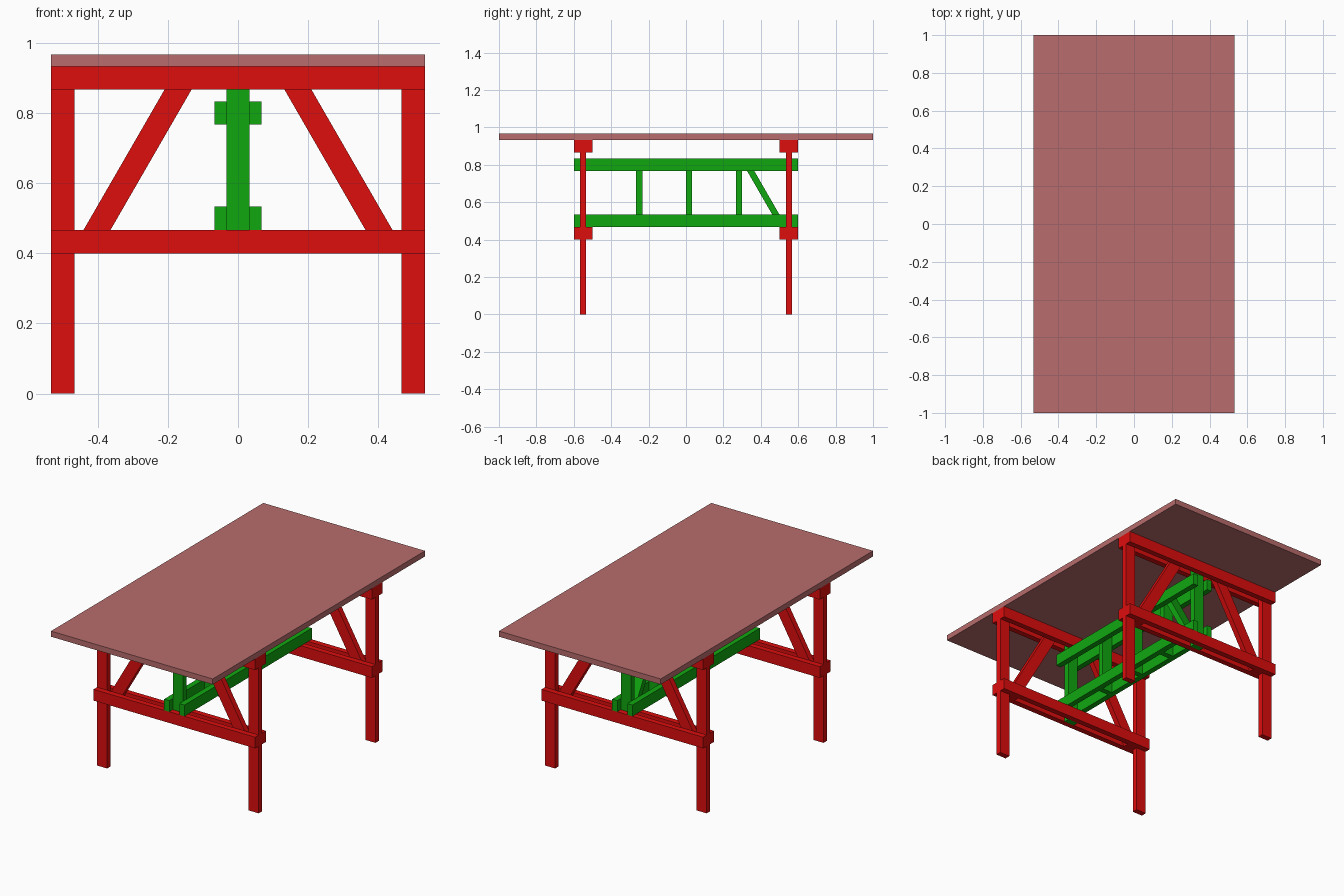
import bpy, bmesh, math

if "Cube" in bpy.data.objects:
    bpy.data.objects.remove(bpy.data.objects["Cube"])

W, T = 1 / 15, 1 / 30          # board width and thickness
HX = 8 / 15                    # half width of the table


def material(name, rgb):
    m = bpy.data.materials.new(name)
    m.diffuse_color = (*rgb, 1)
    m.use_nodes = True
    m.node_tree.nodes["Principled BSDF"].inputs["Base Color"].default_value = m.diffuse_color
    return m


RED = material("red", (0.73, 0.004, 0.004))
GREEN = material("green", (0.005, 0.39, 0.005))
TOP = material("top_wood", (0.48, 0.15, 0.15))


def prism(name, profile, extrude, mat):
    """Extrude a closed 3D outline along a vector."""
    bm = bmesh.new()
    face = bm.faces.new([bm.verts.new(p) for p in profile])
    ext = bmesh.ops.extrude_face_region(bm, geom=[face])
    bmesh.ops.translate(bm, vec=extrude, verts=[
        g for g in ext["geom"] if isinstance(g, bmesh.types.BMVert)])
    bmesh.ops.recalc_face_normals(bm, faces=bm.faces)
    me = bpy.data.meshes.new(name)
    bm.to_mesh(me)
    bm.free()
    me.materials.append(mat)
    ob = bpy.data.objects.new(name, me)
    bpy.context.collection.objects.link(ob)
    return ob


def board(name, x, y, z, mat):
    """Box from (min, max) ranges."""
    return prism(name, [(x[0], y[0], z[0]), (x[1], y[0], z[0]),
                        (x[1], y[1], z[0]), (x[0], y[1], z[0])],
                 (0, 0, z[1] - z[0]), mat)


def slanted(at, slope, width, z0, z1):
    """Horizontal/vertical outline of a brace; 'at' is its left edge at z0."""
    top = at + (z1 - z0) * slope
    return [(at, z0), (at + width, z0), (top + width, z1), (top, z1)]


# Tabletop
board("tabletop", (-HX, HX), (-1, 1), (14 / 15, 29 / 30), TOP)

TAN30 = math.tan(math.radians(30))
for end, s in (("front", -1), ("back", 1)):
    y0 = s * 0.55 - T / 2      # middle layer of each trestle
    for side, k in (("left", -1), ("right", 1)):
        # Legs
        x0 = k * (HX - W / 2) - W / 2
        board(f"{end}_{side}_leg", (x0, x0 + W), (y0, y0 + T), (0, 14 / 15), RED)
        # Diagonal braces, tucked between the paired rails
        outline = slanted(-0.479, TAN30, W / math.cos(math.radians(30)), 0.4, 14 / 15)
        prism(f"{end}_{side}_brace", [(-k * x, y0, z) for x, z in outline],
              (0, T, 0), RED)
    # Paired rails sandwiching the legs
    for level, z in (("lower", 0.4), ("upper", 13 / 15)):
        for layer, dy in (("outer", s * T), ("inner", -s * T)):
            board(f"{end}_{level}_{layer}_rail", (-HX, HX),
                  (y0 + dy, y0 + dy + T), (z, z + W), RED)
    # Centre post of the trestle
    board(f"{end}_centre_post", (-T, T), (y0, y0 + T), (0.4, 14 / 15), GREEN)

# Paired long stretchers
for level, z in (("lower", 7 / 15), ("upper", 23 / 30)):
    for side, x0 in (("left", -W), ("right", T)):
        board(f"{level}_{side}_stretcher", (x0, x0 + T), (-0.6, 0.6), (z, z + W), GREEN)

# Short posts between the stretchers
for i, y in enumerate((-0.267, 0.0, 0.267)):
    board(f"stretcher_post_{i + 1}", (-T, T), (y, y + T), (7 / 15, 5 / 6), GREEN)

# Single diagonal of the stretcher frame
outline = slanted(0.5, -TAN30, T / math.cos(math.radians(30)), 7 / 15, 5 / 6)
prism("stretcher_brace", [(-T, y, z) for y, z in outline], (2 * T, 0, 0), GREEN)
